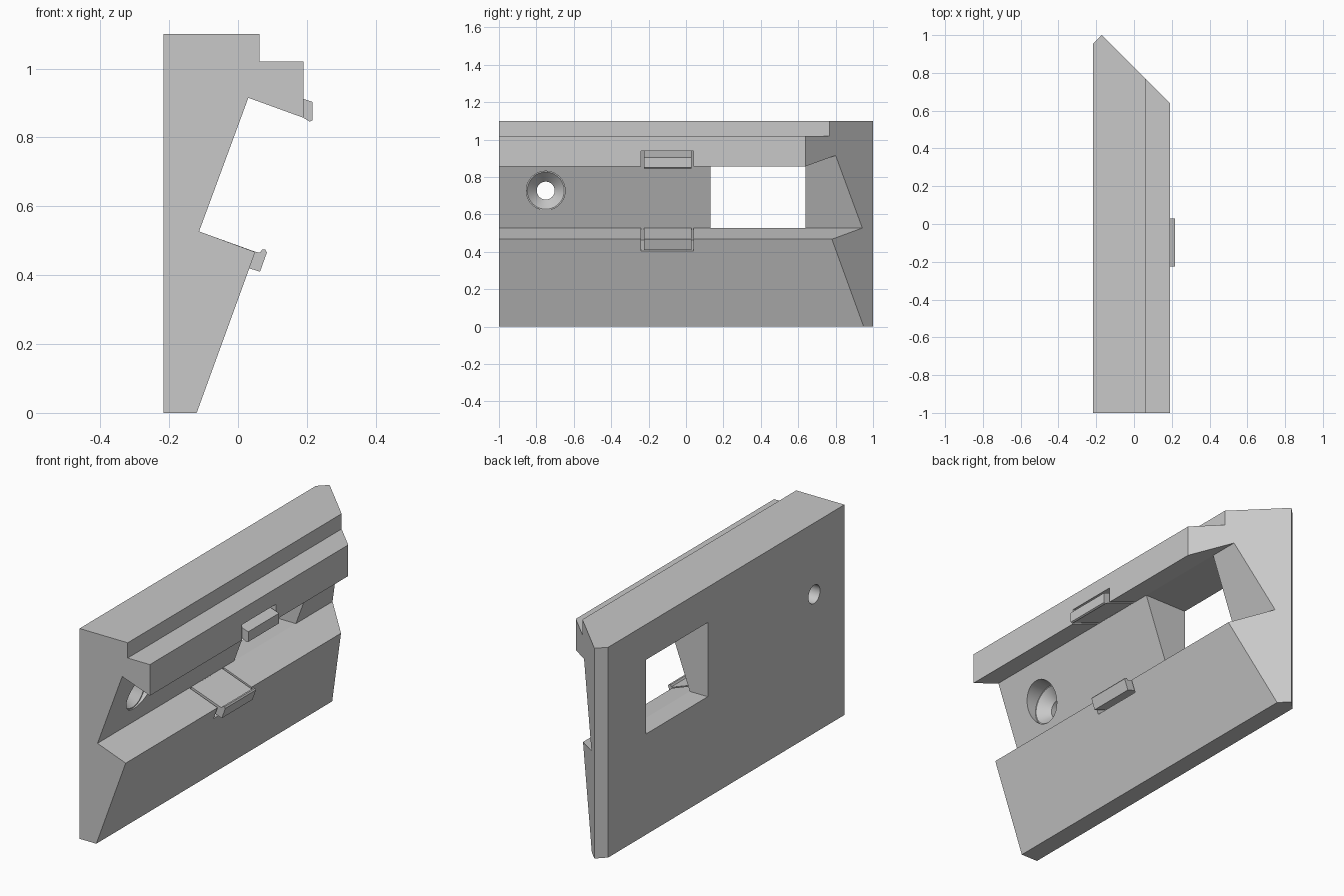
import bpy, bmesh, math
from mathutils import Vector

cube = bpy.data.objects.get("Cube")
if cube:
    bpy.data.objects.remove(cube, do_unlink=True)

grey = bpy.data.materials.new("plain_grey")
grey.use_nodes = True
grey.diffuse_color = (0.58, 0.58, 0.58, 1)
grey.node_tree.nodes["Principled BSDF"].inputs["Base Color"].default_value = grey.diffuse_color


def make_object(name, bm):
    bmesh.ops.recalc_face_normals(bm, faces=bm.faces)
    mesh = bpy.data.meshes.new(name)
    bm.to_mesh(mesh)
    bm.free()
    mesh.materials.append(grey)
    obj = bpy.data.objects.new(name, mesh)
    bpy.context.collection.objects.link(obj)
    return obj


def prism(name, points, start, end, axis="y"):
    """Extrude an xz profile along y, or an xy plan along z."""
    bm = bmesh.new()
    place = (lambda p: (p[0], start, p[1])) if axis == "y" else (lambda p: (p[0], p[1], start))
    face = bm.faces.new([bm.verts.new(place(p)) for p in points])
    new = bmesh.ops.extrude_face_region(bm, geom=[face])["geom"]
    step = Vector((0, end - start, 0) if axis == "y" else (0, 0, end - start))
    bmesh.ops.translate(bm, vec=step, verts=[v for v in new if isinstance(v, bmesh.types.BMVert)])
    return make_object(name, bm)


def lathe_x(name, profile, y, z, sides=48):
    """Closed round solid about the x direction from (x, radius) pairs."""
    bm = bmesh.new()
    rings = []
    for x, r in profile:
        angles = [2 * math.pi * i / sides for i in range(sides)]
        rings.append([bm.verts.new((x, y + r * math.cos(a), z + r * math.sin(a))) for a in angles])
    for a, b in zip(rings, rings[1:]):
        for i in range(sides):
            j = (i + 1) % sides
            bm.faces.new((a[i], a[j], b[j], b[i]))
    bm.faces.new(rings[0])
    bm.faces.new(rings[-1])
    return make_object(name, bm)


def boolean(target, tool, operation="DIFFERENCE"):
    tool.hide_render = True
    mod = target.modifiers.new(tool.name, "BOOLEAN")
    mod.operation = operation
    mod.solver = "EXACT"
    mod.object = tool
    bpy.context.view_layer.objects.active = target
    bpy.ops.object.modifier_apply(modifier=mod.name)
    bpy.data.objects.remove(tool, do_unlink=True)


# Main rail body with its dovetail channel
low_root, high_root = (-0.113, 0.527), (0.03, 0.915)
body = prism("rail_body", [
    (-0.217, 0), (-0.12, 0), (0.05, 0.467), low_root, high_root,
    (0.19, 0.857), (0.19, 1.02), (0.062, 1.02), (0.062, 1.1), (-0.217, 1.1)], -1, 1.1)

# Mitred end with a small back chamfer
plan = [(-0.5, -1.2), (0.5, -1.2), (0.5, 0.33), (-0.17, 1.0), (-0.5, 0.67)]
boolean(body, prism("end_trim", plan, -0.2, 1.3, "z"), "INTERSECT")

# Window through the channel wall
boolean(body, prism("window_cutter", [
    (-0.3, 0.527), low_root, (0, 0.6), high_root, (-0.3, 0.915)], 0.13, 0.64))

# Countersunk screw hole
boolean(body, lathe_x("screw_cutter", [
    (-0.3, 0.048), (-0.14, 0.048), (-0.085, 0.099), (-0.085, 0.104), (0.1, 0.104)], -0.75, 0.727))

# Slots that free the spring clips
along = Vector((0.94, -0.342))
across = Vector((0.342, 0.94))
for name, root, depth in (("lower_slot", low_root, -0.067), ("upper_slot", high_root, 0.076)):
    lip = -0.02 if depth > 0 else 0.02
    corners = [(0.002, lip), (0.25, lip), (0.25, depth), (0.002, depth)]
    boolean(body, prism(name, [Vector(root) + along * u + across * v for u, v in corners], -0.24, 0.041))

# Spring clips with hooked tips
upper_clip = prism("upper_clip", [
    (0.02, 0.919), (0.19, 0.857), (0.208, 0.846), (0.217, 0.85),
    (0.217, 0.903), (0.19, 0.912), (0.038, 0.966)], -0.225, 0.029)
lower_clip = prism("lower_clip", [
    (-0.122, 0.53), (0.05, 0.468), (0.064, 0.465), (0.07, 0.474), (0.079, 0.474),
    (0.084, 0.466), (0.064, 0.41), (0.032, 0.42), (-0.139, 0.483)], -0.225, 0.029)

# Smooth only the round hole walls
bpy.ops.object.select_all(action="DESELECT")
body.select_set(True)
bpy.context.view_layer.objects.active = body
bpy.ops.object.shade_smooth_by_angle(angle=math.radians(15))
